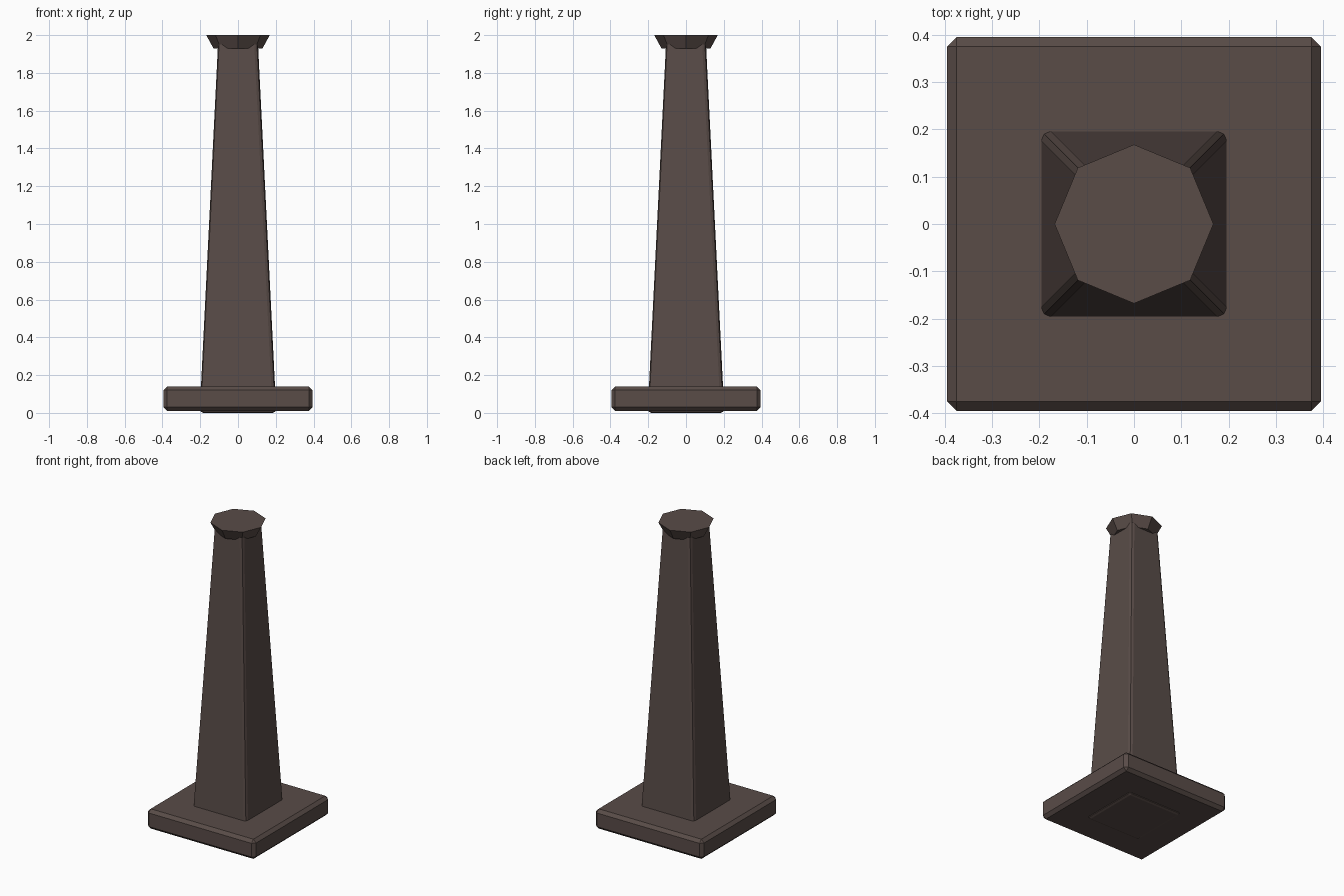
import bpy, bmesh
from mathutils import Matrix

if "Cube" in bpy.data.objects:
    bpy.data.objects.remove(bpy.data.objects["Cube"])

mat = bpy.data.materials.new("dark_brown")
mat.diffuse_color = (0.10, 0.072, 0.064, 1)
mat.use_nodes = True
mat.node_tree.nodes["Principled BSDF"].inputs["Base Color"].default_value = mat.diffuse_color


def frustum(name, sides, r_low, r_high, z0, z1, bevel=0.0, segments=1):
    """Flat-shaded tapered prism; with 4 sides the radii are half widths."""
    k, turn = (2 ** 0.5, 0.7853981634) if sides == 4 else (1.0, 0.0)
    bm = bmesh.new()
    bmesh.ops.create_cone(
        bm, cap_ends=True, segments=sides, radius1=r_low * k, radius2=r_high * k,
        depth=z1 - z0,
        matrix=Matrix.Translation((0, 0, (z0 + z1) / 2)) @ Matrix.Rotation(turn, 4, 'Z'))
    mesh = bpy.data.meshes.new(name)
    bm.to_mesh(mesh)
    bm.free()
    mesh.materials.append(mat)
    obj = bpy.data.objects.new(name, mesh)
    bpy.context.collection.objects.link(obj)
    if bevel:
        mod = obj.modifiers.new("edge_bevel", 'BEVEL')
        mod.width = bevel
        mod.segments = segments
        mod.limit_method = 'NONE'
    return obj


# Square foot plate with chamfered edges
frustum("base_plate", 4, 0.395, 0.395, 0.01, 0.14, 0.02)
# Tapered square shaft, running through the plate to the floor
frustum("shaft", 4, 0.203, 0.105, 0.0, 1.97, 0.02, 2)
# Flared octagonal cap
frustum("cap", 8, 0.13, 0.168, 1.93, 2.0)
